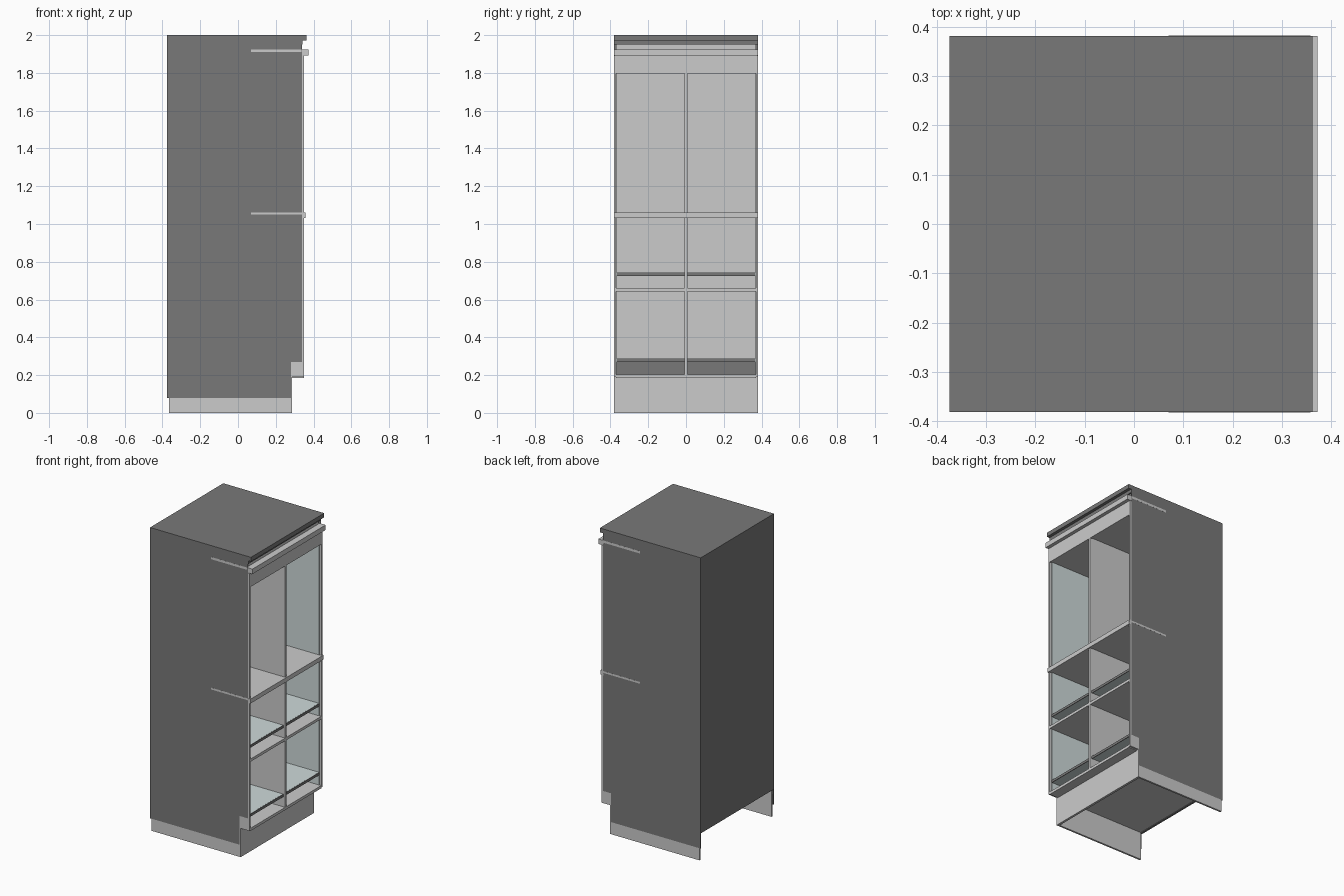
import bpy, bmesh

if "Cube" in bpy.data.objects:
    bpy.data.objects.remove(bpy.data.objects["Cube"])


def material(name, rgb):
    m = bpy.data.materials.new(name)
    m.diffuse_color = (*rgb, 1)
    m.use_nodes = True
    m.node_tree.nodes["Principled BSDF"].inputs["Base Color"].default_value = m.diffuse_color
    return m


DARK = material("dark_shell", (0.19, 0.19, 0.19))
GLASS = material("tinted_glass", (0.62, 0.70, 0.70))


def finish(name, bm, mat):
    bmesh.ops.recalc_face_normals(bm, faces=bm.faces)
    me = bpy.data.meshes.new(name)
    bm.to_mesh(me)
    bm.free()
    ob = bpy.data.objects.new(name, me)
    bpy.context.collection.objects.link(ob)
    if mat:
        me.materials.append(mat)
    return ob


def box(name, x, y, z, mat=None):
    bm = bmesh.new()
    bmesh.ops.create_cube(bm, size=1)
    for v in bm.verts:
        v.co = [(a + b) / 2 + c * (b - a) for (a, b), c in zip((x, y, z), v.co)]
    return finish(name, bm, mat)


def panel(name, outline, y0, y1, mat=None):
    """Extrude an x-z outline along y."""
    bm = bmesh.new()
    f = bm.faces.new([bm.verts.new((x, y0, z)) for x, z in outline])
    r = bmesh.ops.extrude_face_region(bm, geom=[f])
    for v in r["geom"]:
        if isinstance(v, bmesh.types.BMVert):
            v.co.y = y1
    return finish(name, bm, mat)


def mirror_y(ob):
    m = ob.modifiers.new("mirror", 'MIRROR')
    m.use_axis = (False, True, False)
    return ob


W = 0.382    # half width
C = 0.370    # inner half width
F = 0.350    # front of face frame

# Dark outer shell: stepped sides, back, top
mirror_y(panel("shell_side", [(-.375, .08), (.28, .08), (.28, .27), (.34, .27),
                              (.34, 1.972), (-.375, 1.972)], .379, W, DARK))
box("shell_back", (-.375, -.362), (-.379, .379), (.18, 1.972), DARK)
box("top_slab", (-.375, .362), (-W, W), (1.972, 2.0), DARK)
box("top_rail", (.30, .342), (-.379, .379), (1.95, 1.972), DARK)

# Light carcass sides stepping in over the toe kick
mirror_y(panel("carcass_side", [(-.365, 0), (.287, 0), (.287, .19), (F, .19),
                                (F, 1.925), (.335, 1.925), (-.362, 1.925)], C, .379))
mirror_y(box("side_front_edge", (.34, F), (.379, W), (.27, 1.89)))
mirror_y(panel("plinth_step", [(.28, .08), (.287, .08), (.287, .19), (F, .19), (F, .27),
                               (.28, .27)], .379, W))
mirror_y(box("plinth_side", (-.365, .287), (.379, W), (0, .08)))
box("toe_kick", (.272, .287), (-C, C), (0, .19))
box("floor_panel", (-.362, F), (-C, C), (.185, .203))

# Interior back liner, mirrored glass side liners and centre divider
box("back_liner", (-.362, -.352), (-C, C), (.28, 1.82))
mirror_y(box("side_liner", (-.352, .335), (.3675, C), (.203, 1.80), GLASS))
box("centre_divider", (-.352, F), (-.008, .008), (.203, 1.80))

# Fixed shelves
box("middle_shelf", (-.352, .335), (-C, C), (1.035, 1.06))
box("middle_lip", (.07, .358), (-W - .0004, W + .0004), (1.05, 1.062))
box("middle_lip_front", (.335, .358), (-W, W), (1.033, 1.062))
box("lower_shelf", (-.352, F), (-C, C), (.642, .66))

# Loose glass shelves with dark front edges, one per cell
for name, z in (("upper", .733), ("bottom", .278)):
    mirror_y(box(name + "_glass_shelf", (-.352, .333), (.008, .3675),
                 (z - .006, z + .009), GLASS))
    mirror_y(box(name + "_shelf_edge", (.333, .338), (.008, .3675),
                 (z - .008, z + .0085), DARK))

# Head panel, cornice and recessed strip
box("ceiling", (-.352, .335), (-C, C), (1.80, 1.82))
box("head_panel", (.335, F), (-C, C), (1.796, 1.925))
box("cornice", (.335, .373), (-W, W), (1.892, 1.925))
box("cornice_board", (.07, .335), (-W - .0004, W + .0004), (1.91, 1.925))
box("recessed_strip", (.31, .330), (-C, C), (1.925, 1.95))
